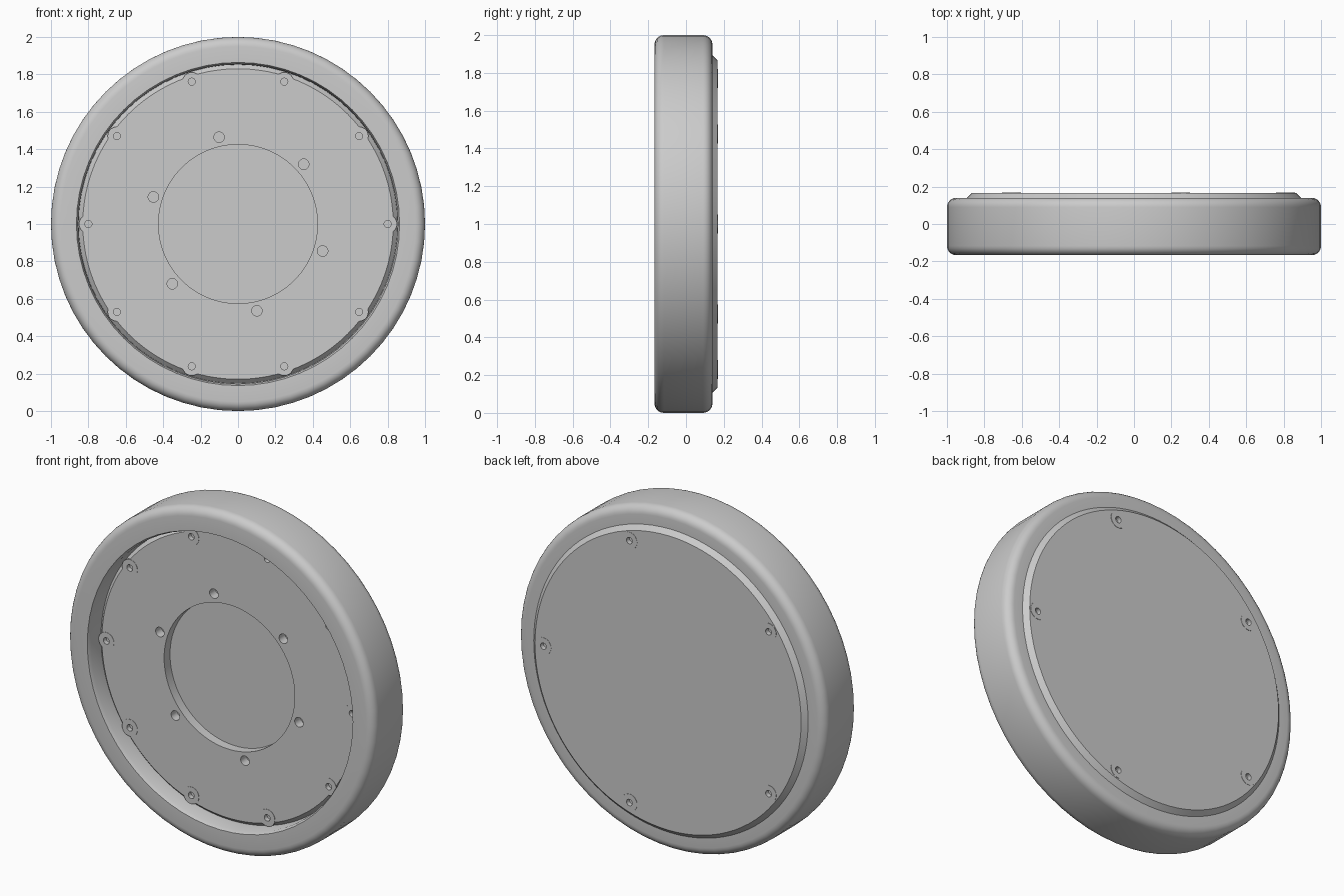
import bpy, bmesh, math
from mathutils import Matrix, Vector

cube = bpy.data.objects.get("Cube")
if cube:
    bpy.data.objects.remove(cube, do_unlink=True)

grey = bpy.data.materials.new("light grey")
grey.use_nodes = True
colour = (0.6, 0.6, 0.6, 1)
grey.diffuse_color = colour
grey.node_tree.nodes["Principled BSDF"].inputs["Base Color"].default_value = colour

CENTRE = Vector((0, 0, 1))
FRONT, BACK = -0.167, 0.167
HUB_FACE = -0.08


def lathe(name, profile, steps, centre=CENTRE, closed=False, flip=False):
    """Turn a profile of (radius, y) points about the y axis."""
    bm = bmesh.new()
    verts = [bm.verts.new((r, -y if flip else y, 0)) for r, y in profile]
    edges = [bm.edges.new(pair) for pair in zip(verts, verts[1:])]
    if closed:
        edges.append(bm.edges.new((verts[-1], verts[0])))
    bmesh.ops.spin(bm, geom=verts + edges, cent=(0, 0, 0), axis=(0, 1, 0),
                   angle=math.tau, steps=steps)
    bmesh.ops.remove_doubles(bm, verts=bm.verts, dist=1e-5)
    bmesh.ops.recalc_face_normals(bm, faces=bm.faces)
    mesh = bpy.data.meshes.new(name)
    bm.to_mesh(mesh)
    bm.free()
    mesh.materials.append(grey)
    obj = bpy.data.objects.new(name, mesh)
    obj.location = centre
    bpy.context.collection.objects.link(obj)
    return obj


def ring_points(count, radius, y, start=0):
    """Evenly spaced points on a circle facing the front."""
    for i in range(count):
        a = math.radians(start) + math.tau * i / count
        yield CENTRE + Vector((radius * math.cos(a), y, radius * math.sin(a)))


def arc(r, y, radius, start):
    """Quarter-round corner of the tyre section."""
    for i in range(7):
        a = math.radians(start + 15 * i)
        yield r + radius * math.cos(a), y + radius * math.sin(a)


# Tyre: rounded outer corners, slightly tapered front opening
ROUND = 0.05
tyre_profile = [(0.852, -0.04), (0.855, -0.145), (0.864, FRONT)]
tyre_profile += arc(1 - ROUND, FRONT + ROUND, ROUND, -90)
tyre_profile += arc(1 - ROUND, 0.14 - ROUND, ROUND, 0)
tyre_profile += [(0.88, 0.14), (0.88, -0.04)]
tyre = lathe("tyre", tyre_profile, 64, closed=True)

# Hub: recessed front face with a central bore, chamfered back cover
hub = lathe("hub", [(0, -0.025), (0.425, -0.025), (0.425, HUB_FACE), (0.83, HUB_FACE),
                    (0.854, -0.055), (0.854, 0.1), (0.893, 0.1), (0.893, 0.14),
                    (0.866, BACK), (0, BACK)], 96)

# Holes through the hub faces: bolt holes and screw seats
cut_bm = bmesh.new()


def add_cutter(point, radius, length):
    matrix = Matrix.Translation(point) @ Matrix.Rotation(math.pi / 2, 4, "X")
    bmesh.ops.create_cone(cut_bm, cap_ends=True, segments=24, radius1=radius,
                          radius2=radius, depth=length, matrix=matrix)


front_seats = list(ring_points(10, 0.8, HUB_FACE))
back_seats = list(ring_points(5, 0.81, BACK))
for p in ring_points(6, 0.475, HUB_FACE, 42.3):
    add_cutter(p, 0.028, 0.11)
for p in front_seats + back_seats:
    add_cutter(p, 0.04, 0.07)
cut_mesh = bpy.data.meshes.new("hole_cutter")
cut_bm.to_mesh(cut_mesh)
cut_bm.free()
cutter = bpy.data.objects.new("hole_cutter", cut_mesh)
cutter.hide_render = True
bpy.context.collection.objects.link(cutter)
holes = hub.modifiers.new("holes", "BOOLEAN")
holes.operation = "DIFFERENCE"
holes.solver = "EXACT"
holes.object = cutter
bpy.context.view_layer.objects.active = hub
hub.select_set(True)
bpy.ops.object.modifier_apply(modifier=holes.name)
bpy.data.objects.remove(cutter, do_unlink=True)

# Screws: flat round heads with a small socket
screw_profile = [(0, 0.025), (0.019, 0.025), (0.019, -0.002), (0.05, -0.002),
                 (0.05, 0.006), (0.041, 0.012), (0.041, 0.034), (0, 0.034)]
screws = [lathe(f"front_screw_{i + 1}", screw_profile, 24, p)
          for i, p in enumerate(front_seats)]
screws += [lathe(f"back_screw_{i + 1}", screw_profile, 24, p, flip=True)
           for i, p in enumerate(back_seats)]

# Smooth shading with sharp edges kept
bpy.ops.object.select_all(action="DESELECT")
for obj in [tyre, hub] + screws:
    obj.select_set(True)
bpy.context.view_layer.objects.active = tyre
bpy.ops.object.shade_smooth_by_angle(angle=math.radians(30))
